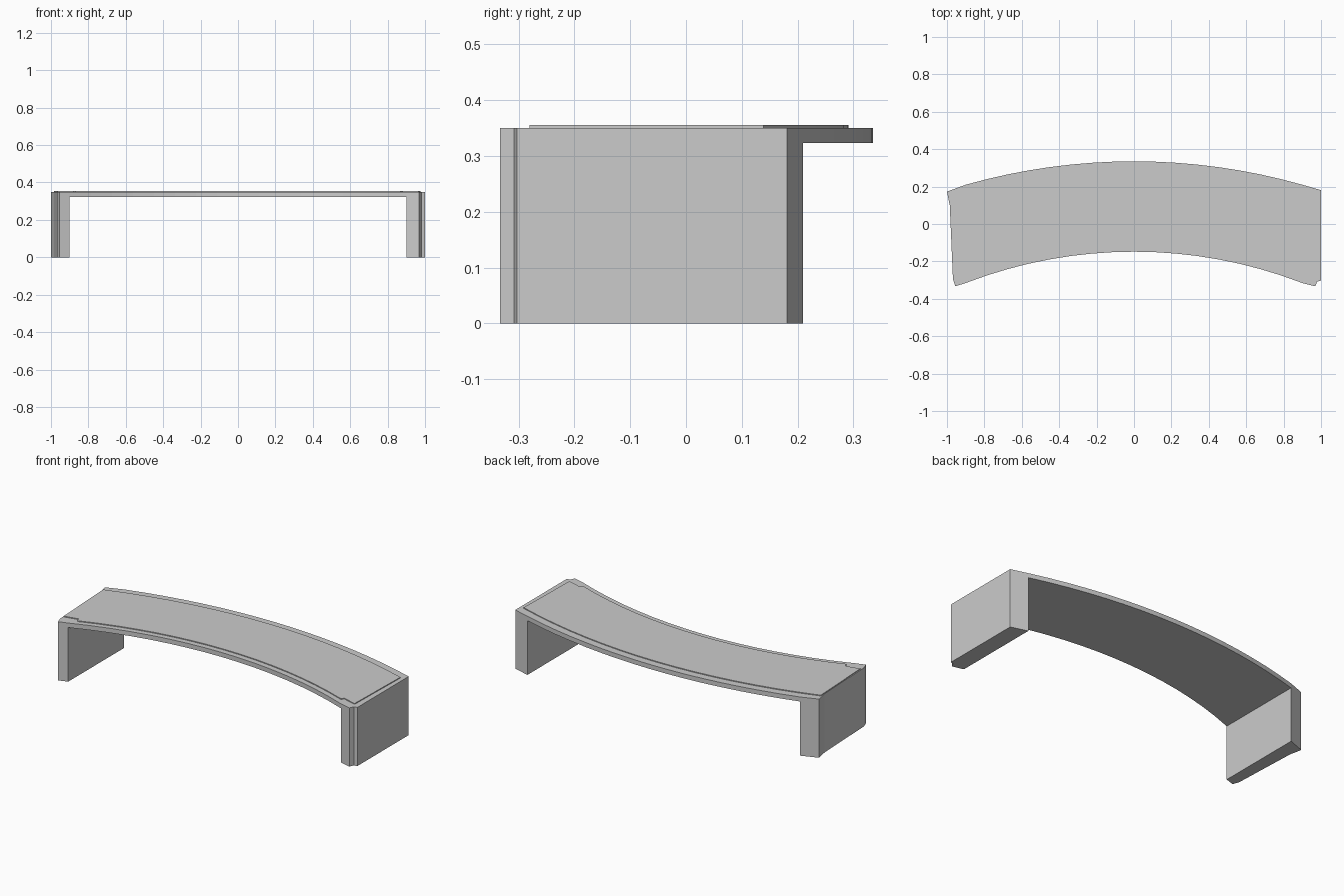
import bpy, bmesh, math

if "Cube" in bpy.data.objects:
    bpy.data.objects.remove(bpy.data.objects["Cube"])


def prism(name, outline, z0, z1):
    """Extrude a closed plan outline between two heights."""
    bm = bmesh.new()
    face = bm.faces.new([bm.verts.new((x, y, z0)) for x, y in outline])
    top = bmesh.ops.extrude_face_region(bm, geom=[face])
    verts = [g for g in top["geom"] if isinstance(g, bmesh.types.BMVert)]
    bmesh.ops.translate(bm, verts=verts, vec=(0, 0, z1 - z0))
    bmesh.ops.recalc_face_normals(bm, faces=bm.faces)
    mesh = bpy.data.meshes.new(name)
    bm.to_mesh(mesh)
    bm.free()
    ob = bpy.data.objects.new(name, mesh)
    bpy.context.collection.objects.link(ob)
    return ob


def arc(x0, x1, crown, radius, n=16):
    """Points along a shallow arc whose highest point is at x = 0."""
    xs = [x0 + (x1 - x0) * i / n for i in range(n + 1)]
    return [(x, crown - radius + math.sqrt(radius ** 2 - x * x)) for x in xs]


FRONT, BACK = (-0.148, 2.5), (0.335, 3.3)
LEG_IN, UNDER, TOP = 0.9, 0.323, 0.35

# Worn, slightly irregular ends, listed front to back
right_end = [(0.968, -0.333), (0.98, -0.308), (1.0, -0.303)]
left_end = [(-0.955, -0.333), (-0.968, -0.295), (-0.985, 0.1)]
back_right, back_left = (1.0, 0.181), (-1.0, 0.173)

# Curved seat slab
prism("seat_slab",
      arc(-LEG_IN, LEG_IN, *FRONT) + right_end + [back_right]
      + arc(LEG_IN, -LEG_IN, *BACK) + [back_left] + left_end[::-1],
      UNDER, TOP)

# End legs follow the slab outline
front_y = arc(-LEG_IN, LEG_IN, *FRONT)[0][1]
back_y = arc(-LEG_IN, LEG_IN, *BACK)[0][1]
for name, side, end, corner in (("right_leg", 1, right_end, back_right),
                                ("left_leg", -1, left_end, back_left)):
    x = side * LEG_IN
    prism(name, [(x, front_y)] + end + [corner, (x, back_y)], 0, UNDER)

# Thin raised panel with stepped front corners
prism("top_panel",
      [(-0.965, -0.265), (-0.88, -0.248)] + arc(-0.87, 0.87, -0.115, 2.5)
      + [(0.88, -0.255), (0.965, -0.28)]
      + arc(0.975, -0.985, 0.291, 3.2),
      TOP, 0.355)
